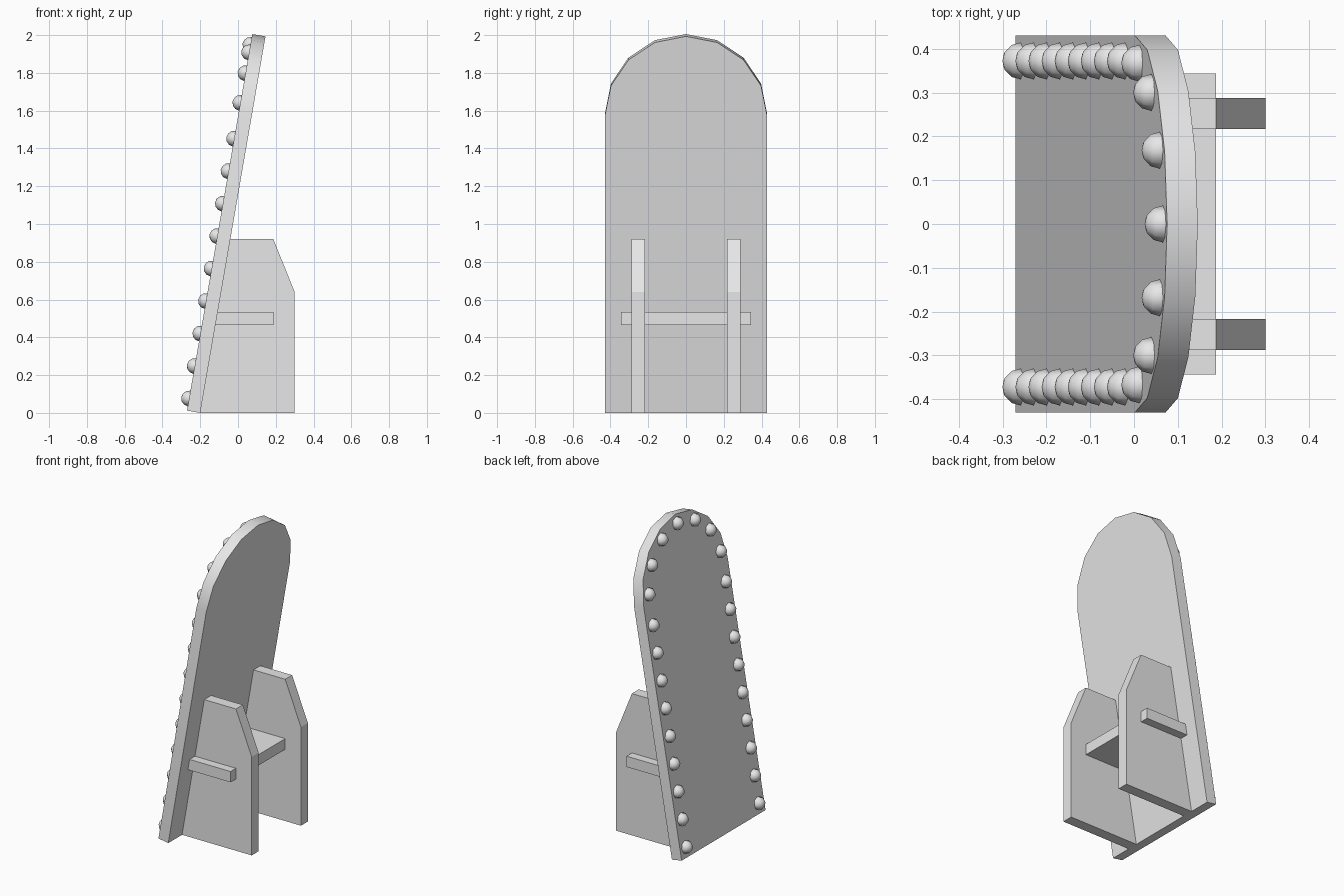
import bpy, bmesh, math
from mathutils import Matrix, Vector

cube = bpy.data.objects.get("Cube")
if cube:
    bpy.data.objects.remove(cube, do_unlink=True)

grey = bpy.data.materials.new("plain_grey")
grey.use_nodes = True
grey.diffuse_color = (0.8, 0.8, 0.8, 1)
grey.node_tree.nodes["Principled BSDF"].inputs["Base Color"].default_value = (0.8, 0.8, 0.8, 1)

# Frame of the leaning board: origin at the foot of its back face
LEAN = math.atan2(0.345, 1.99)
UP = Vector((math.sin(LEAN), 0, math.cos(LEAN)))
OUT = Vector((-math.cos(LEAN), 0, math.sin(LEAN)))
SIDE = Vector((0, 1, 0))
FOOT = Vector((-0.2, 0, 0))
THICK = 0.071
ARC_T = 1.593      # distance up the board where the round top starts


def on_board(y, t, n=0.0):
    return FOOT + SIDE * y + UP * t + OUT * n


def finish(name, bm, angle=None):
    bmesh.ops.recalc_face_normals(bm, faces=bm.faces)
    mesh = bpy.data.meshes.new(name)
    bm.to_mesh(mesh)
    bm.free()
    mesh.materials.append(grey)
    obj = bpy.data.objects.new(name, mesh)
    bpy.context.collection.objects.link(obj)
    if angle is not None:
        bpy.ops.object.select_all(action='DESELECT')
        obj.select_set(True)
        bpy.context.view_layer.objects.active = obj
        bpy.ops.object.shade_smooth_by_angle(angle=math.radians(angle))
    return obj


def prism(name, points, offset, angle=None):
    bm = bmesh.new()
    face = bm.faces.new([bm.verts.new(p) for p in points])
    ret = bmesh.ops.extrude_face_region(bm, geom=[face], use_keep_orig=True)
    verts = [v for v in ret["geom"] if isinstance(v, bmesh.types.BMVert)]
    bmesh.ops.translate(bm, verts=verts, vec=offset)
    return finish(name, bm, angle)


# Round-topped board
HALF = 0.43
outline = [on_board(-HALF, 0), on_board(HALF, 0)]
for i in range(9):
    a = math.pi * i / 8
    outline.append(on_board(HALF * math.cos(a), ARC_T + HALF * math.sin(a)))
prism("leaning_board", outline, OUT * THICK, 30)

# Side supports, cut along the slope of the board
slope = math.tan(LEAN)
profile = [(-0.2, 0), (0.3, 0), (0.3, 0.64), (0.187, 0.92), (-0.2 + 0.92 * slope, 0.92)]
for name, y in (("support_left", 0.217), ("support_right", -0.288)):
    prism(name, [(x, y, z) for x, z in profile], Vector((0, 0.071, 0)))

# Crossbar running through both supports
low, high = 0.465, 0.535
bar = [(-0.2 + low * slope, low), (0.187, low), (0.187, high), (-0.2 + high * slope, high)]
prism("crossbar", [(x, -0.343, z) for x, z in bar], Vector((0, 0.686, 0)))

# Row of round studs following the board's edge
ROW = 0.372
STEP = 0.1745
spots = []
for i in range(9):
    spots += [(s * ROW, 0.065 + STEP * i) for s in (-1, 1)]
for i in range(-4, 5):
    # the run continues evenly around the arc
    a = math.pi / 2 + i * STEP / ROW
    if abs(i) < 4:
        spots.append((ROW * math.cos(a), ARC_T + ROW * math.sin(a)))
spots = [(y, t) for y, t in spots]
turn = OUT.to_track_quat('Z', 'Y').to_matrix().to_4x4()
bm = bmesh.new()
for y, t in spots:
    place = Matrix.Translation(on_board(y, t, THICK)) @ turn
    bmesh.ops.create_uvsphere(bm, u_segments=8, v_segments=6, radius=0.042, matrix=place)
finish("edge_studs", bm, 80)
